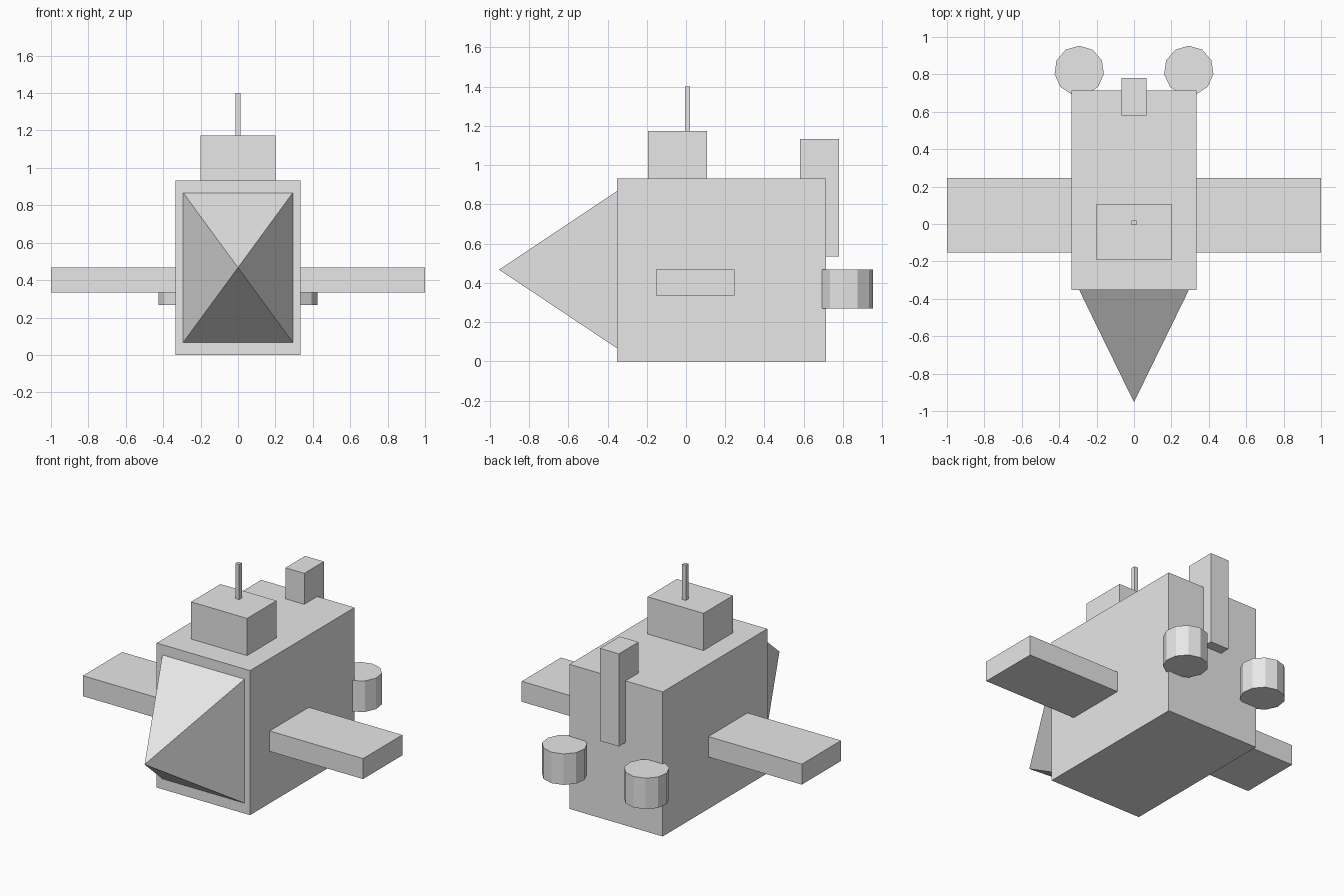
import bpy
import bmesh
from mathutils import Matrix, Vector

if "Cube" in bpy.data.objects:
    bpy.data.objects.remove(bpy.data.objects["Cube"])

grey = bpy.data.materials.new("plain_grey")
grey.diffuse_color = (0.8, 0.8, 0.8, 1)
grey.use_nodes = True
grey.node_tree.nodes["Principled BSDF"].inputs["Base Color"].default_value = grey.diffuse_color


def finish(name, bm):
    bmesh.ops.recalc_face_normals(bm, faces=bm.faces)
    mesh = bpy.data.meshes.new(name)
    bm.to_mesh(mesh)
    bm.free()
    mesh.materials.append(grey)
    obj = bpy.data.objects.new(name, mesh)
    bpy.context.collection.objects.link(obj)
    return obj


def box(name, x, y, z):
    """Box from (min, max) ranges on each axis."""
    lo, hi = Vector((x[0], y[0], z[0])), Vector((x[1], y[1], z[1]))
    bm = bmesh.new()
    bmesh.ops.create_cube(bm, size=1, matrix=Matrix.Translation((lo + hi) / 2)
                          @ Matrix.Diagonal((*(hi - lo), 1)))
    return finish(name, bm)


# Hull, wings through the hull, cabin, antenna and tail fin
box("hull", (-0.333, 0.333), (-0.353, 0.713), (0, 0.933))
box("wings", (-1, 1), (-0.153, 0.247), (0.335, 0.467))
box("cabin", (-0.2, 0.2), (-0.193, 0.107), (0.93, 1.173))
box("antenna", (-0.013, 0.013), (-0.006, 0.02), (1.17, 1.4))
box("tail_fin", (-0.067, 0.067), (0.58, 0.78), (0.535, 1.133))

# Pyramid nose
bm = bmesh.new()
base = [bm.verts.new((x, -0.353, z)) for x, z in
        ((-0.293, 0.067), (0.293, 0.067), (0.293, 0.867), (-0.293, 0.867))]
tip = bm.verts.new((0, -0.953, 0.467))
bm.faces.new(base)
for i in range(4):
    bm.faces.new((base[i], base[(i + 1) % 4], tip))
finish("nose", bm)

# Upright thrusters at the rear corners
for side, name in ((-1, "thruster_left"), (1, "thruster_right")):
    bm = bmesh.new()
    bmesh.ops.create_cone(bm, cap_ends=True, segments=11, radius1=0.133,
                          radius2=0.133, depth=0.2)
    top = max(bm.verts, key=lambda v: v.co.y).co
    turn = Vector((top.x, top.y)).angle_signed(Vector((0, 1)))
    bm.transform(Matrix.Translation((side * 0.293, 0.82, 0.368))
                 @ Matrix.Rotation(-turn, 4, 'Z'))
    finish(name, bm)
